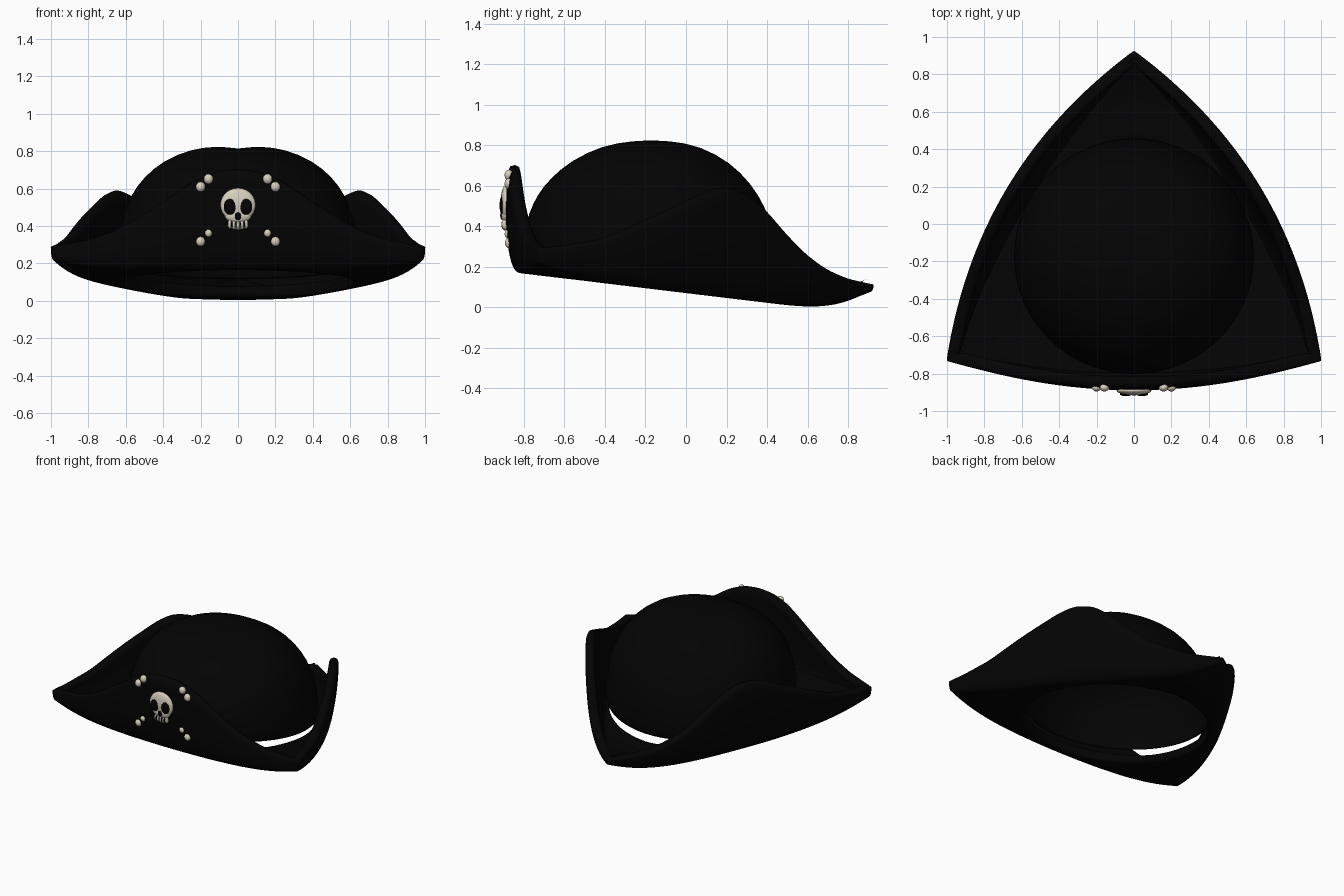
import bpy, bmesh
from math import sin, cos, pi
from mathutils import Vector

if "Cube" in bpy.data.objects:
    bpy.data.objects.remove(bpy.data.objects["Cube"], do_unlink=True)


def material(name, rgb):
    m = bpy.data.materials.new(name)
    m.use_nodes = True
    m.diffuse_color = (*rgb, 1)
    bsdf = next(n for n in m.node_tree.nodes if n.type == 'BSDF_PRINCIPLED')
    bsdf.inputs["Base Color"].default_value = (*rgb, 1)
    bsdf.inputs["Roughness"].default_value = 0.8
    return m


FELT = material("black_felt", (0.001, 0.001, 0.001))
BONE = material("bone_white", (0.68, 0.63, 0.52))

CENTRE = Vector((0, -0.173))


def make_object(name, bm, mat):
    mesh = bpy.data.meshes.new(name)
    for f in bm.faces:
        f.smooth = True
    bm.to_mesh(mesh)
    bm.free()
    mesh.materials.append(mat)
    ob = bpy.data.objects.new(name, mesh)
    bpy.context.collection.objects.link(ob)
    return ob


def thicken(ob, amount):
    s = ob.modifiers.new("thickness", 'SOLIDIFY')
    s.thickness, s.offset = amount, -1
    sub = ob.modifiers.new("soften", 'SUBSURF')
    sub.levels = sub.render_levels = 1


def interpolate(keys, v):
    for (a, za), (b, zb) in zip(keys, keys[1:]):
        if v <= b:
            return za + (zb - za) * max(0, (v - a) / (b - a))
    return keys[-1][1]


def floor_height(y):
    return 0.07 - 0.12 * y


# Brim: three bowed sides, each turned up into a flap
FRONT_EDGE = [(0, .71), (.12, .70), (.25, .65), (.5, .485), (.65, .395), (.8, .335), (1, .295)]
SIDE_EDGE = [(-.73, .295), (-.6, .305), (-.4, .34), (-.24, .41), (0, .52), (.12, .58),
             (.2, .597), (.3, .575), (.4, .49), (.5, .37), (.6, .265), (.7, .19), (.8, .145), (.92, .115)]
LEFT, RIGHT, BACK = Vector((1.003, -.733)), Vector((-1.003, -.733)), Vector((0, .928))
SIDES = [(RIGHT, Vector((0, -1.08)), LEFT),
         (LEFT, Vector((.85, .305)), BACK),
         (BACK, Vector((-.85, .305)), RIGHT)]
STEPS, FLOOR_ROWS, FLAP_ROWS, HOLE = 32, 6, 12, 0.61


def brim_column(side, t):
    a, ctrl, b = SIDES[side]
    p = a * (1 - t) ** 2 + ctrl * 2 * t * (1 - t) + b * t * t
    front = side == 0
    corner = abs(2 * t - 1) ** 6
    inward = (CENTRE - p).normalized()
    inset = 0.02 + (0.07 if front else 0.12) * (1 - corner)
    top = interpolate(FRONT_EDGE, abs(p.x)) if front else interpolate(SIDE_EDGE, p.y)
    fold = p + inward * inset
    lift = corner * (0.115 if p.y > 0 else 0.06)
    low = floor_height(fold.y) + lift
    hole = CENTRE - inward * HOLE
    points = []
    for k in range(FLOOR_ROWS):
        q = hole.lerp(fold, k / FLOOR_ROWS)
        points.append((q.x, q.y, floor_height(q.y) + lift * (k / FLOOR_ROWS) ** 3))
    for k in range(FLAP_ROWS + 1):
        ang = k / FLAP_ROWS * pi / 2
        rise = 1 - cos(ang)
        curl = 0.03 * rise ** 2 * (1 - corner) if front else 0
        q = fold.lerp(p, sin(ang) ** 0.8) + inward * curl
        points.append((q.x, q.y, low + (top - low) * rise))
    return points


bm = bmesh.new()
crease = bm.edges.layers.float.new("crease_edge")
columns = [[bm.verts.new(c) for c in brim_column(s, i / STEPS)]
           for s in range(3) for i in range(STEPS)]
for i, col in enumerate(columns):
    nxt = columns[(i + 1) % len(columns)]
    for j in range(len(col) - 1):
        bm.faces.new((col[j], nxt[j], nxt[j + 1], col[j + 1]))
for col in columns[::STEPS]:
    for lower, upper in zip(col[FLOOR_ROWS:], col[FLOOR_ROWS + 1:]):
        bm.edges.get((lower, upper))[crease] = 0.8
thicken(make_object("brim", bm, FELT), 0.065)

# Crown: a turned dome with a shallow crease on top, open below and clear of the brim
PROFILE = [(.635, .2), (.645, .27), (.636, .36), (.615, .46), (.575, .57), (.505, .665),
           (.4, .752), (.25, .813), (.12, .826), (.06, .827), (0, .827)]
SEGMENTS = 64
bm = bmesh.new()


def crown_point(r, z, ang):
    x, dy = r * cos(ang), 0.98 * r * sin(ang)
    f = (z - 0.2) / 0.62
    rim = floor_height(CENTRE.y + dy) + 0.095
    dent = 0.013 * max(0, 1 - abs(x) / 0.13) * max(0, 1 - r / 0.5)
    return (x, CENTRE.y + dy, z + (rim - 0.2) * (1 - f) - 0.2 * dy * dy * f - dent)


rings = [[bm.verts.new(crown_point(r, z, 2 * pi * i / SEGMENTS)) for i in range(SEGMENTS)]
         for r, z in PROFILE[:-1]]
peak = bm.verts.new(crown_point(*PROFILE[-1], 0))
for i in range(SEGMENTS):
    n = (i + 1) % SEGMENTS
    for lower, upper in zip(rings, rings[1:]):
        bm.faces.new((lower[i], lower[n], upper[n], upper[i]))
    bm.faces.new((rings[-1][i], rings[-1][n], peak))
thicken(make_object("crown", bm, FELT), 0.025)


# Skull badge, built from flattened balls half sunk in the front flap
def ball(name, centre, size, mat):
    bm = bmesh.new()
    bmesh.ops.create_uvsphere(bm, u_segments=24, v_segments=14, radius=1)
    bmesh.ops.scale(bm, vec=size, verts=bm.verts)
    bmesh.ops.translate(bm, vec=centre, verts=bm.verts)
    return make_object(name, bm, mat)


ball("skull_cranium", (0, -.89, .513), (.094, .025, .09), BONE)
ball("skull_cheeks", (0, -.89, .455), (.07, .022, .038), BONE)
ball("skull_nose", (0, -.908, .453), (.018, .009, .021), FELT)
ball("skull_jaw", (0, -.886, .404), (.056, .021, .022), BONE)
for i in range(-2, 3):
    ball("skull_tooth", (i * .022, -.893, .404 + .003 * abs(i)), (.01, .017, .025), BONE)
for i in range(-2, 2):
    ball("skull_tooth_gap", ((i + .5) * .022, -.904, .409), (.004, .007, .017), FELT)

# Eye sockets and crossed bone ends, mirrored on both sides
for side, label in ((1, "left"), (-1, "right")):
    ball("skull_eye_" + label, (side * .043, -.91, .503), (.033, .01, .042), FELT)
    for part, x, y, z, r in (("upper_inner", .158, -.874, .652, .025),
                             ("upper_outer", .2, -.874, .61, .025),
                             ("lower_inner", .158, -.879, .362, .019),
                             ("lower_outer", .2, -.873, .318, .024)):
        ball(f"bone_end_{part}_{label}", (side * x, y, z), (r, r * .85, r * 1.08), BONE)
